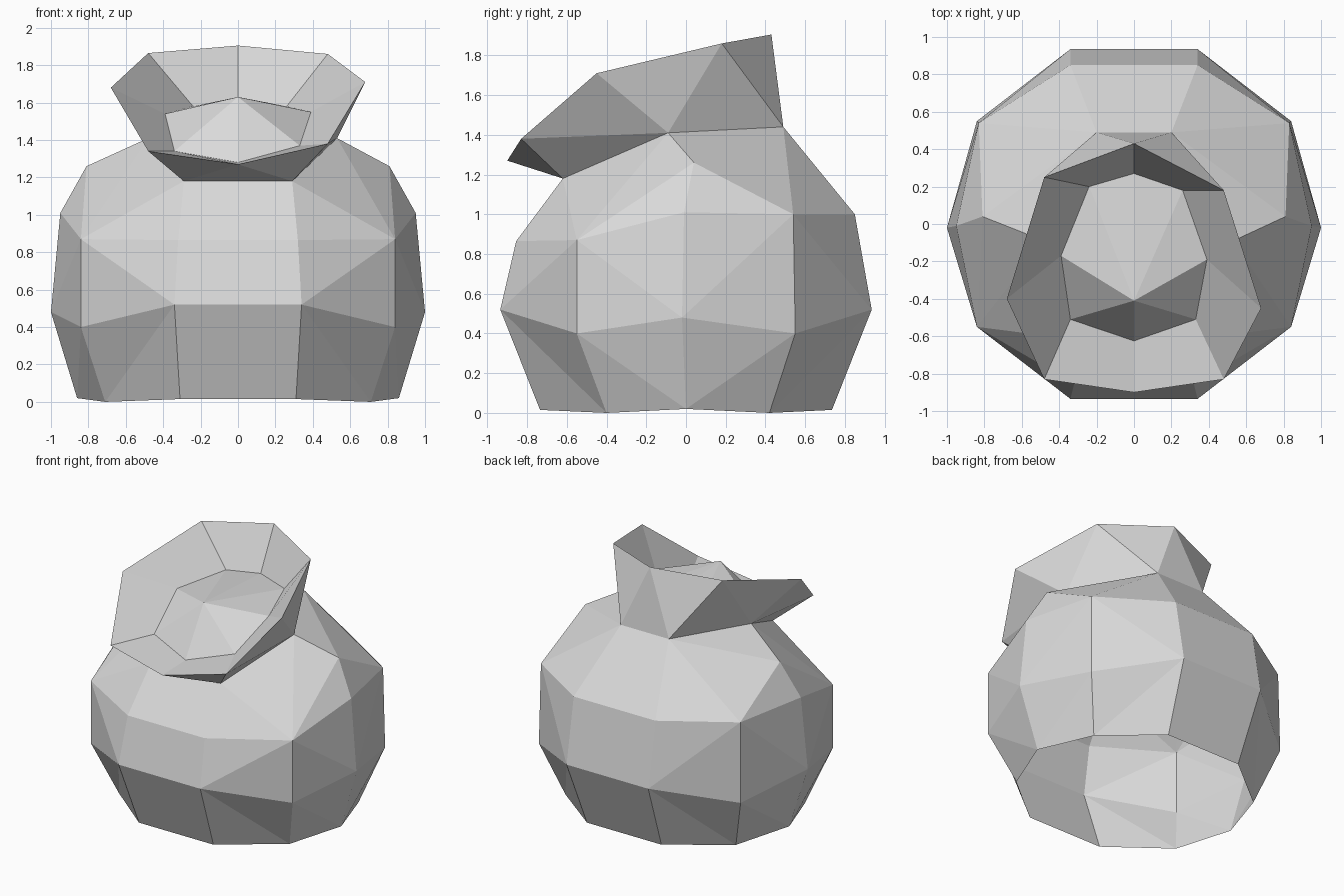
import bpy, bmesh

cube = bpy.data.objects.get("Cube")
if cube:
    bpy.data.objects.remove(cube)

cloth = bpy.data.materials.new("light grey cloth")
cloth.use_nodes = True
GREY = (0.7, 0.7, 0.7, 1)
cloth.diffuse_color = GREY
cloth.node_tree.nodes["Principled BSDF"].inputs["Base Color"].default_value = GREY


def finish(bm, name):
    bmesh.ops.remove_doubles(bm, verts=bm.verts, dist=0.001)
    bmesh.ops.recalc_face_normals(bm, faces=bm.faces)
    mesh = bpy.data.meshes.new(name)
    bm.to_mesh(mesh)
    bm.free()
    mesh.materials.append(cloth)
    obj = bpy.data.objects.new(name, mesh)
    bpy.context.collection.objects.link(obj)
    return obj


def add(bm, points, sign=1):
    return [bm.verts.new((sign * x, y, z)) for x, y, z in points]


def half_ring(bm, side, sign):
    """Side points from front to back, closed onto the middle plane."""
    return add(bm, [(0, *side[0][1:])] + side + [(0, *side[-1][1:])], sign)


def bridge(bm, low, high, folds, closed=False):
    """Join two rows; each fold mark picks the diagonal of its cell."""
    for i, fold in enumerate(folds):
        j = (i + 1) % len(low)
        a, b, c, d = low[i], low[j], high[j], high[i]
        if fold == "/":
            cells = [(a, b, c), (a, c, d)]
        elif fold == "\\":
            cells = [(a, b, d), (b, c, d)]
        else:
            cells = [(a, b, c, d)]
        for cell in cells:
            bm.faces.new(cell)


# Neck line shared by the sack and its collar; it pinches in more on the right
def neck(sign):
    return [(.29, -.62, 1.18), (.53 if sign > 0 else .48, -.09, 1.41), (.2, .49, 1.44)]


# Sack body: an open-bottomed ten-sided bag, built one side at a time
FOOT = [(.31, -.735, .015), (.71, -.4, 0), (.86, 0, .02), (.71, .42, 0), (.31, .735, .015)]
BELLY = [(.34, -.935, .52), (.84, -.55, .4), (1, -.02, .48), (.84, .55, .4), (.34, .935, .52)]
CHEST = [(.32, -.855, .865), (.84, -.55, .87), (.95, -.01, 1.01), (.83, .54, 1), (.34, .85, 1)]

bm = bmesh.new()
for sign in (1, -1):
    foot, belly, chest = [half_ring(bm, row, sign) for row in (FOOT, BELLY, CHEST)]
    bridge(bm, foot, belly, "-\\\\//-")
    bridge(bm, belly, chest, "-/\\/\\-")

    # Shoulder, rising to the neck
    f_mid, f, s, k, k_mid = half_ring(bm, neck(sign), sign)
    peak, = add(bm, [(.81, .04, 1.26)], sign)
    c0, c1, c2, c3, c4, c5, c6 = chest
    for face in [(c0, c1, f, f_mid), (c1, c2, f), (c2, s, f), (c2, peak, s), (c2, c3, peak),
                 (c3, c4, peak), (peak, c4, k), (peak, k, s), (c4, c5, k), (c5, c6, k_mid, k)]:
        bm.faces.new(face)
finish(bm, "sack_body")

# Collar: flared, tilted rim with a tapering throat
RIM = [(0, -.9, 1.27), (.48, -.83, 1.38), (.68, -.45, 1.71), (.48, .18, 1.86),
       (0, .43, 1.905), (-.48, .25, 1.865), (-.68, -.4, 1.68), (-.48, -.83, 1.34)]
THROAT = [(0, -.625, 1.28), (.33, -.51, 1.37), (.39, -.19, 1.55), (.26, .18, 1.58),
          (0, .27, 1.59), (-.24, .2, 1.58), (-.39, -.17, 1.54), (-.34, -.51, 1.34)]

bm = bmesh.new()
rim = add(bm, RIM)
bridge(bm, add(bm, THROAT), rim, "-" * len(rim))

# Collar outside, down to the neck on both sides
right, left = add(bm, neck(1)), add(bm, neck(-1), -1)
for (f, s, k), r in ((right, rim), (left, [rim[-i] for i in range(len(rim))])):
    for face in [(f, r[1], r[0]), (f, s, r[1]), (s, r[2], r[1]),
                 (s, r[3], r[2]), (s, k, r[3]), (k, r[4], r[3])]:
        bm.faces.new(face)
bm.faces.new((left[0], right[0], rim[0]))
bm.faces.new((right[2], left[2], rim[4]))
finish(bm, "sack_collar")

# Contents: a pointed heap filling the throat
bm = bmesh.new()
heap = add(bm, THROAT)
tip, = add(bm, [(0, -.41, 1.63)])
for i, v in enumerate(heap):
    bm.faces.new((v, heap[(i + 1) % len(heap)], tip))
contents = finish(bm, "sack_contents")
# Open fan: make sure it faces up
if sum(p.normal.z for p in contents.data.polygons) < 0:
    contents.data.flip_normals()
